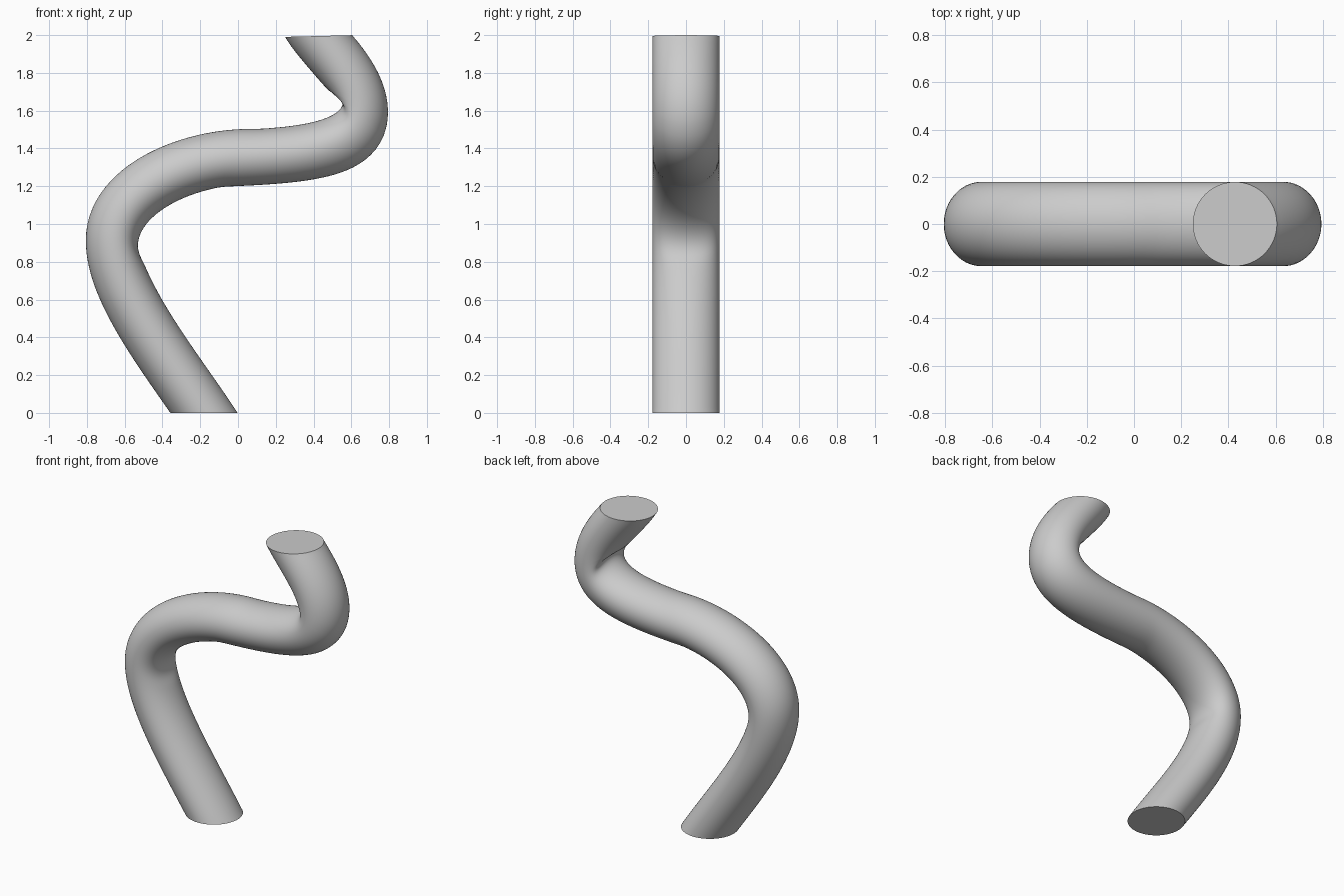
import bpy, bmesh, math
from mathutils import Vector
from mathutils.geometry import interpolate_bezier

cube = bpy.data.objects.get("Cube")
if cube:
    bpy.data.objects.remove(cube)

RADIUS = 0.178
SIDES = 64
STEPS = 28
LEAN = math.radians(124)   # fixed angle between the path and its disc

# Centre path in the x-z plane: point, direction in degrees, handle in, handle out
nodes = [
    ((-0.18, 0.0), 124, 0.0, 0.36),
    ((-0.65, 0.90), 90, 0.26, 0.27),
    ((0.01, 1.35), 3, 0.31, 0.34),
    ((0.635, 1.60), 90, 0.20, 0.15),
    ((0.427, 1.995), 125, 0.13, 0.0),
]
path = []
for (p, a, _, out), (q, b, into, _) in zip(nodes, nodes[1:]):
    p, q = Vector((p[0], 0, p[1])), Vector((q[0], 0, q[1]))
    a, b = math.radians(a), math.radians(b)
    h1 = p + out * Vector((math.cos(a), 0, math.sin(a)))
    h2 = q - into * Vector((math.cos(b), 0, math.sin(b)))
    pts = interpolate_bezier(p, h1, h2, q, STEPS)
    path += pts if not path else pts[1:]

# Sweep a leaning disc along the path
bm = bmesh.new()
rings = []
for i, c in enumerate(path):
    t = path[min(i + 1, len(path) - 1)] - path[max(i - 1, 0)]
    turn = math.atan2(t.z, t.x) - LEAN
    if i == 0:
        turn = 0
    across = Vector((math.cos(turn), 0, math.sin(turn)))
    ring = []
    for k in range(SIDES):
        s = 2 * math.pi * k / SIDES
        ring.append(bm.verts.new(c + RADIUS * (math.cos(s) * across
                                               + math.sin(s) * Vector((0, 1, 0)))))
    rings.append(ring)
for lower, upper in zip(rings, rings[1:]):
    for k in range(SIDES):
        n = (k + 1) % SIDES
        bm.faces.new((lower[k], lower[n], upper[n], upper[k]))

# Flat end caps
bm.faces.new(rings[0][::-1])
bm.faces.new(rings[-1])

mesh = bpy.data.meshes.new("bent_tube")
bm.to_mesh(mesh)
bm.free()
tube = bpy.data.objects.new("bent_tube", mesh)
bpy.context.collection.objects.link(tube)

# Plain grey material
grey = bpy.data.materials.new("plain_grey")
grey.use_nodes = True
colour = (0.6, 0.6, 0.6, 1)
grey.diffuse_color = colour
grey.node_tree.nodes["Principled BSDF"].inputs["Base Color"].default_value = colour
mesh.materials.append(grey)

# Smooth sides, sharp cap edges
bpy.ops.object.select_all(action="DESELECT")
tube.select_set(True)
bpy.context.view_layer.objects.active = tube
bpy.ops.object.shade_smooth_by_angle(angle=math.radians(40))
